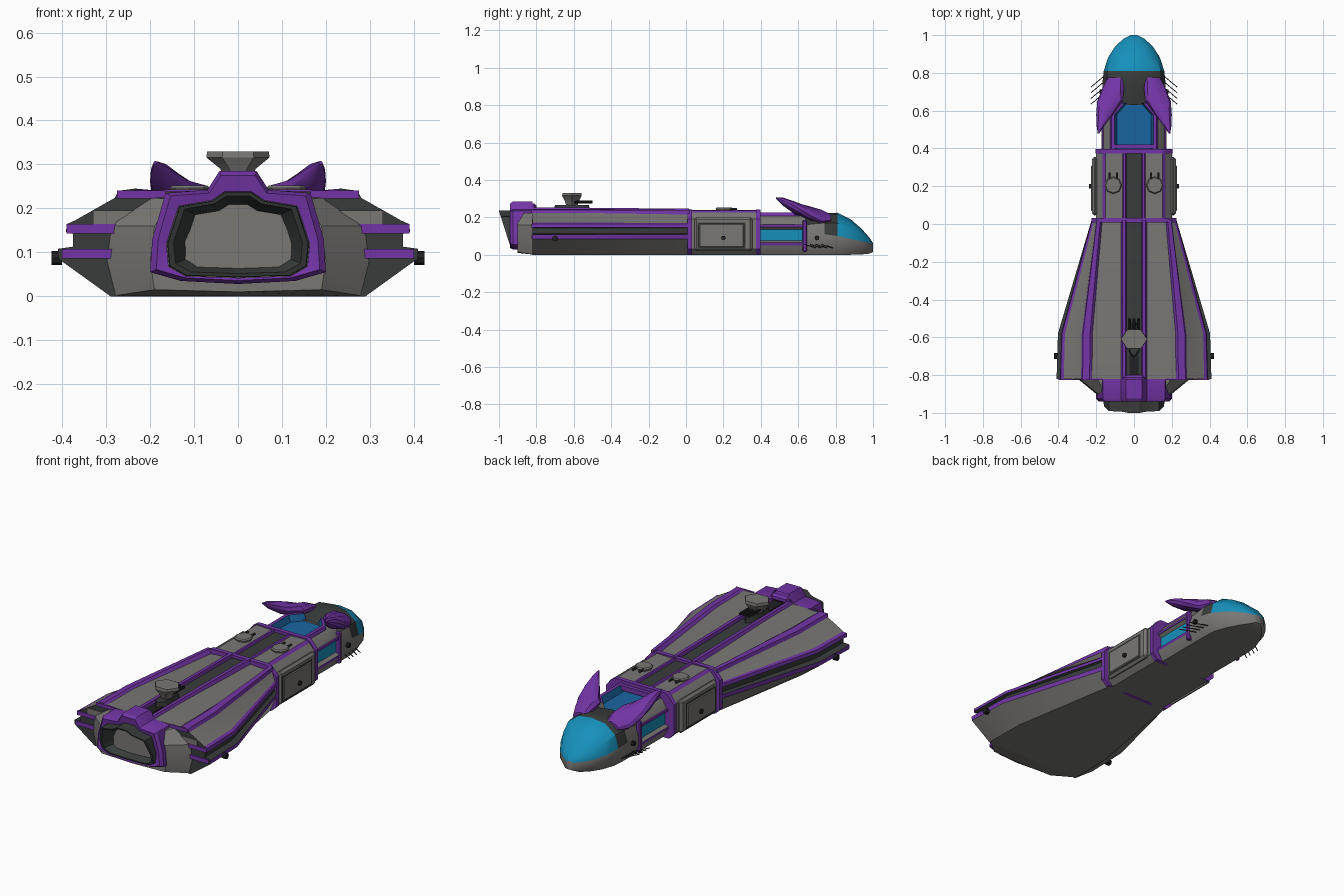
import bpy, bmesh, math
from mathutils import Vector

if "Cube" in bpy.data.objects:
    bpy.data.objects.remove(bpy.data.objects["Cube"])


def material(name, rgb):
    m = bpy.data.materials.new(name)
    m.diffuse_color = (*rgb, 1)
    m.use_nodes = True
    m.node_tree.nodes["Principled BSDF"].inputs["Base Color"].default_value = m.diffuse_color
    return m


MATS = [material("hull grey", (0.19, 0.185, 0.175)), material("purple trim", (0.17, 0.035, 0.38)),
        material("dark plating", (0.04, 0.046, 0.044)), material("canopy blue", (0.008, 0.28, 0.5)),
        material("deep glass blue", (0.01, 0.13, 0.36)), material("gun black", (0.015, 0.015, 0.017))]
GREY, PURPLE, DARK, BLUE, DEEP, BLACK = range(6)


def finish(name, bm, angle=32):
    bmesh.ops.recalc_face_normals(bm, faces=bm.faces)
    for f in bm.faces:
        f.smooth = True
    for e in bm.edges:
        e.smooth = len(e.link_faces) == 2 and e.calc_face_angle(0) < math.radians(angle)
    me = bpy.data.meshes.new(name)
    bm.to_mesh(me)
    bm.free()
    for m in MATS:
        me.materials.append(m)
    ob = bpy.data.objects.new(name, me)
    bpy.context.collection.objects.link(ob)
    return ob


def skin(name, rings, colour, cap0=GREY, cap1=GREY):
    """Join closed rings of points; colour(ring, segment) picks the material."""
    bm = bmesh.new()
    vs = [[bm.verts.new(p) for p in r] for r in rings]
    n = len(vs[0])
    for r in range(len(vs) - 1):
        for i in range(n):
            j = (i + 1) % n
            f = bm.faces.new((vs[r][i], vs[r][j], vs[r + 1][j], vs[r + 1][i]))
            f.material_index = colour(r, i)
    for ring, c in ((vs[0], cap0), (vs[-1], cap1)):
        if c is not None:
            bm.faces.new(ring).material_index = c
    return finish(name, bm)


def loft(name, secs, colour, cap0=GREY, cap1=GREY):
    """Sections are (y, shear, half profile from bottom centre to top centre)."""
    rings = []
    for y, sh, half in secs:
        full = list(half) + [(-x, z) for x, z in half[-2:0:-1]]
        rings.append([(x, y + sh * z, z) for x, z in full])
    n = len(secs[0][2])
    return skin(name, rings, lambda r, i: colour(r, i if i < n - 1 else 2 * n - 3 - i), cap0, cap1)


def box(name, loc, size, mat, bevel=0):
    bm = bmesh.new()
    bmesh.ops.create_cube(bm, size=1)
    for v in bm.verts:
        v.co = Vector(loc) + Vector(a * b for a, b in zip(v.co, size))
    if bevel:
        bmesh.ops.bevel(bm, geom=bm.edges[:], offset=bevel, segments=1, affect='EDGES')
    for f in bm.faces:
        f.material_index = mat
    return finish(name, bm)


def rod(name, a, b, r, mat, sides=8):
    a, b = Vector(a), Vector(b)
    q = (b - a).to_track_quat('Z', 'Y')
    rings = [[p + q @ Vector((r * math.cos(t), r * math.sin(t), 0))
              for t in (2 * math.pi * k / sides for k in range(sides))] for p in (a, b)]
    return skin(name, rings, lambda r, i: mat, mat, mat)


def stack(name, cx, cy, levels, mat, sides=6):
    """Upright polygon stack; levels are (z, rx, ry)."""
    rings = [[(cx + rx * math.cos(t), cy + ry * math.sin(t), z)
              for t in (2 * math.pi * k / sides for k in range(sides))] for z, rx, ry in levels]
    return skin(name, rings, lambda r, i: mat, mat, mat)


def grow(half, k, zc):
    return [(x * k, zc + (z - zc) * k) for x, z in half]


# flared rear hull with striped panels
front = [(0, 0), (.185, 0), (.222, .085), (.225, .108), (.212, .113), (.212, .142), (.225, .147), (.222, .165),
         (.212, .17), (.198, .215), (.197, .238), (.178, .24), (.168, .215), (.07, .222), (.062, .246),
         (.044, .246), (.04, .228), (0, .228)]
rear = [(0, 0), (.29, 0), (.408, .085), (.41, .108), (.375, .113), (.375, .142), (.392, .147), (.388, .165),
        (.372, .172), (.28, .224), (.272, .24), (.235, .245), (.222, .237), (.07, .24), (.062, .252),
        (.044, .252), (.04, .235), (0, .235)]
mid = [(a * .04 + b * .96, d) for (a, c), (b, d) in zip(front, rear)]
stripes = [GREY, GREY, PURPLE, DARK, DARK, DARK, PURPLE, PURPLE, GREY, PURPLE, PURPLE, PURPLE, GREY, PURPLE,
           PURPLE, PURPLE, DARK]
loft("rear_hull", [(-.82, 0, rear), (-.58, 0, mid), (.02, 0, front)], lambda r, i: stripes[i], DARK)

# tail block, engine frame and nozzle
tail0 = [(0, 0), (.29, 0), (.31, .08), (.3, .16), (.2, .225), (0, .23)]
tail1 = [(0, .01), (.19, .015), (.2, .08), (.19, .16), (.15, .22), (0, .225)]
loft("tail_block", [(-.9, 0, tail1), (-.81, 0, tail0)], lambda r, i: GREY)
frame = [(0, .028), (.13, .035), (.2, .055), (.195, .13), (.165, .235), (.07, .242), (.042, .285), (0, .285)]
lip = [(0, .042), (.12, .046), (.158, .068), (.163, .12), (.135, .205), (.06, .218), (.03, .238), (0, .238)]
loft("engine_frame", [(-.82, 0, frame), (-.925, 0, frame), (-.94, 0, grow(frame, .93, .14)), (-.935, 0, lip),
                      (-.86, 0, lip)], lambda r, i: PURPLE, None, None)
loft("engine_nozzle", [(-.87, 0, lip), (-.925, -.32, grow(lip, .98, .14)), (-.925, -.32, grow(lip, .9, .14)),
                       (-.85, 0, grow(lip, .62, .135))], lambda r, i: DARK, None, DARK)
box("tail_spine", (0, -.86, .255), (.11, .12, .04), PURPLE, .012)

# trim on the wing ends
for s in (1, -1):
    box("wing_end_trim_low", (s * .3, -.822, .097), (.2, .008, .022), PURPLE)
    box("wing_end_trim_high", (s * .29, -.822, .154), (.2, .008, .022), PURPLE)
    box("wing_end_trim_top", (s * .22, -.822, .232), (.11, .008, .018), PURPLE)
    box("wing_end_panel", (s * .265, -.821, .18), (.13, .006, .03), GREY)

# middle section with side hatches
waist = [(0, 0), (.17, 0), (.2, .03), (.2, .19), (.168, .225), (.152, .238), (.06, .235), (.055, .24),
         (.044, .24), (.04, .228), (0, .228)]
bands = [GREY, GREY, GREY, GREY, PURPLE, GREY, PURPLE, PURPLE, PURPLE, DARK]
loft("middle_hull", [(.02, 0, waist), (.39, 0, waist)], lambda r, i: bands[i])
for s in (1, -1):
    box("side_hatch", (s * .207, .2, .11), (.03, .31, .18), GREY, .012)
    box("hatch_panel", (s * .222, .19, .103), (.012, .24, .125), GREY, .004)
    box("hatch_seam", (s * .219, .19, .103), (.008, .255, .14), DARK)

# purple ring frames round the hull
hoop = [(0, -.0), (.175, 0), (.205, .03), (.205, .19), (.172, .23), (.152, .243), (0, .243)]
for y, k in ((.02, 1.1), (.385, 1.0)):
    pts = [(x * k, z) for x, z in hoop]
    loft("ring_frame", [(y - .012, 0, pts), (y + .012, 0, pts)], lambda r, i: PURPLE, PURPLE, PURPLE)

# cabin with sunken roof window and side windows


def cabin(w):
    return [(0, 0), (.14, 0), (.17, .05), (.172, .065), (.152, .075), (.152, .135), (.168, .15), (.138, .2),
            (w + .028, .208), (w + .022, .226), (w + .004, .226), (w - .008, .19), (0, .19)]


cab = [GREY, GREY, PURPLE, GREY, BLUE, GREY, GREY, GREY, PURPLE, PURPLE, DEEP, DEEP]
loft("cabin", [(.39, 0, cabin(.098)), (.58, 0, cabin(.098)), (.64, 0, cabin(.045))], lambda r, i: cab[i])
box("roof_window_sill", (0, .41, .213), (.22, .02, .026), PURPLE)
for s in (1, -1):
    box("side_window_post", (s * .162, .635, .1), (.026, .022, .17), PURPLE, .005)
    box("side_window_rail", (s * .162, .51, .155), (.016, .24, .012), PURPLE)

# nose with canopy
secs = []
for y, w, wb, z1, zt, zb in ((.63, .165, .14, .11, .2, 0), (.74, .168, .14, .11, .221, 0),
                             (.81, .16, .135, .1, .225, 0), (.88, .138, .11, .085, .19, 0),
                             (.94, .1, .075, .072, .138, .002), (.98, .056, .04, .064, .092, .006),
                             (1.0, .018, .012, .055, .062, .015)):
    h = zt - z1
    secs.append((y, 0, [(0, zb), (wb, zb), (w, max(zb + .01, z1 * .45)), (w, z1), (w * .88, z1 + .55 * h),
                        (w * .5, z1 + .92 * h), (0, zt)]))
loft("nose", secs, lambda r, i: GREY if i < 3 or (r == 0 and i == 3) else (BLUE if r > 1 else DARK))

# swept ears, whiskers and round side ports
for s in (1, -1):
    rings = []
    for y, cx, cz, rx, rz, tilt in ((.775, .10, .195, .04, .018, -.3), (.72, .11, .205, .062, .034, -.4),
                                    (.65, .127, .226, .068, .036, -.1), (.58, .156, .252, .045, .033, .2),
                                    (.52, .177, .283, .022, .022, .3), (.48, .188, .304, .004, .004, 0)):
        ring = []
        for k in range(10):
            t = 2 * math.pi * k / 10
            u, v = rx * math.cos(t), rz * math.sin(t)
            ring.append((s * (cx + u * math.cos(tilt) - v * math.sin(tilt)), y,
                         cz + u * math.sin(tilt) + v * math.cos(tilt)))
        rings.append(ring)
    skin("ear", rings, lambda r, i: PURPLE, PURPLE, PURPLE)
    for y in (.79, .76, .73, .70):
        rod("whisker", (s * .15, y, .035), (s * .228, y - .065, .055), .0025, BLACK, 5)
    for x, y, z, r in ((.4, -.7, .087, .016), (.215, .2, .09, .012), (.158, .7, .09, .013)):
        rod("side_port", (s * x, y, z), (s * (x + .024), y, z), r, BLACK)

# rear turret
stack("rear_turret_base", 0, -.61, [(.235, .035, .1), (.265, .03, .09)], DARK, 8)
stack("rear_turret", 0, -.61, [(.262, .03, .035), (.29, .04, .045), (.316, .072, .06), (.33, .07, .058)], GREY)
for x in (-.025, 0, .025):
    rod("rear_turret_barrel", (x, -.6, .282), (x, -.5, .282), .008, BLACK)
box("spine_vent", (0, -.73, .238), (.05, .14, .008), BLACK)

# twin roof turrets
for s in (1, -1):
    stack("roof_turret", s * .11, .205, [(.23, .04, .04), (.246, .046, .046), (.252, .04, .04)], GREY, 8)
    for d in (-.02, .02):
        rod("roof_turret_barrel", (s * .11 + d, .22, .245), (s * .11 + d, .272, .245), .006, DARK)
